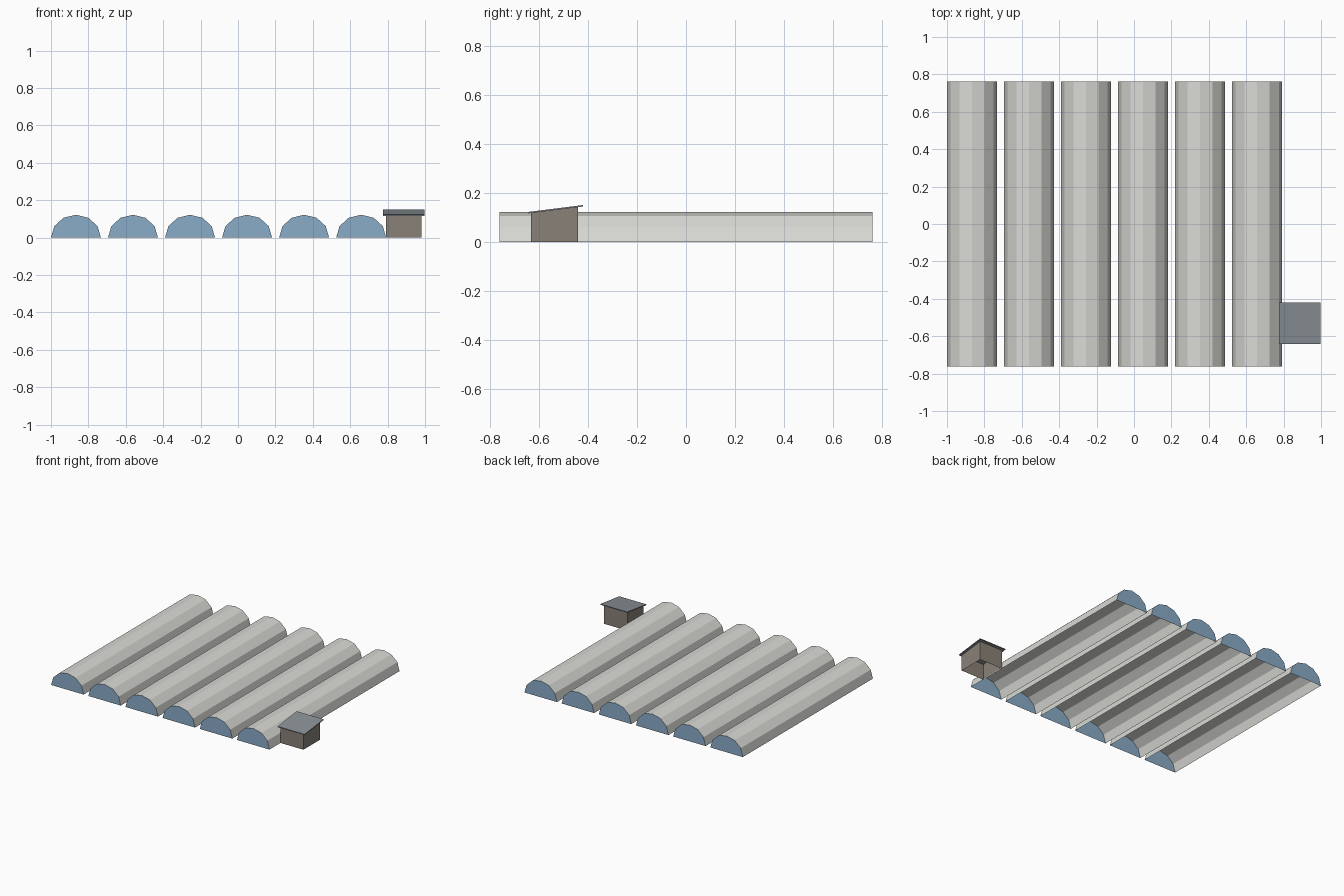
import bpy, math

if "Cube" in bpy.data.objects:
    bpy.data.objects.remove(bpy.data.objects["Cube"])


def material(name, rgb):
    """Flat colour from 0-255 display values."""
    m = bpy.data.materials.new(name)
    lin = [((c / 255 + 0.055) / 1.055) ** 2.4 for c in rgb]
    m.diffuse_color = (*lin, 1)
    m.use_nodes = True
    m.node_tree.nodes["Principled BSDF"].inputs["Base Color"].default_value = m.diffuse_color
    return m


FILM = material("pale_film", (217, 217, 213))
END = material("blue_end_panel", (138, 172, 200))
WALL = material("brown_wall", (138, 129, 119))
ROOF = material("grey_roof", (138, 145, 150))


def add(name, verts, faces, *mats):
    mesh = bpy.data.meshes.new(name)
    mesh.from_pydata(verts, [], faces)
    for m in mats:
        mesh.materials.append(m)
    obj = bpy.data.objects.new(name, mesh)
    bpy.context.collection.objects.link(obj)
    return obj


# Tunnels: six-sided half-round sheets, open below, with closed end panels
COUNT, SEG = 6, 6
RADIUS, HEIGHT, HALF_LEN = 0.1335, 0.122, 0.762
for i in range(COUNT):
    cx = -1 + RADIUS + i * 0.305
    arc = [(cx + RADIUS * math.cos(math.pi * k / SEG),
            HEIGHT * math.sin(math.pi * k / SEG)) for k in range(SEG + 1)]
    n = SEG + 1
    verts = [(x, y, z) for y in (-HALF_LEN, HALF_LEN) for x, z in arc]
    faces = [(k, n + k, n + k + 1, k + 1) for k in range(SEG)]
    faces += [tuple(range(n)), tuple(reversed(range(n, 2 * n)))]
    tunnel = add(f"tunnel_{i + 1}", verts, faces, FILM, END)
    for p in tunnel.data.polygons:
        p.material_index = int(abs(p.normal.y) > 0.9)

# Shed walls: open box whose top slopes up towards the back
X0, X1, Y0, Y1 = 0.79, 0.98, -0.633, -0.44


def roof_z(y):
    return 0.119 + (y + 0.642) * 0.125


ring = [(X0, Y0), (X1, Y0), (X1, Y1), (X0, Y1)]
add("shed_walls",
    [(x, y, 0) for x, y in ring] + [(x, y, roof_z(y)) for x, y in ring],
    [(k, (k + 1) % 4, (k + 1) % 4 + 4, k + 4) for k in range(4)], WALL)

# Shed roof: thin sloping slab with an overhang
ring = [(0.775, -0.642), (0.997, -0.642), (0.997, -0.42), (0.775, -0.42)]
add("shed_roof",
    [(x, y, roof_z(y) + d) for d in (-0.003, 0.003) for x, y in ring],
    [(3, 2, 1, 0), (4, 5, 6, 7)]
    + [(k, (k + 1) % 4, (k + 1) % 4 + 4, k + 4) for k in range(4)], ROOF)
